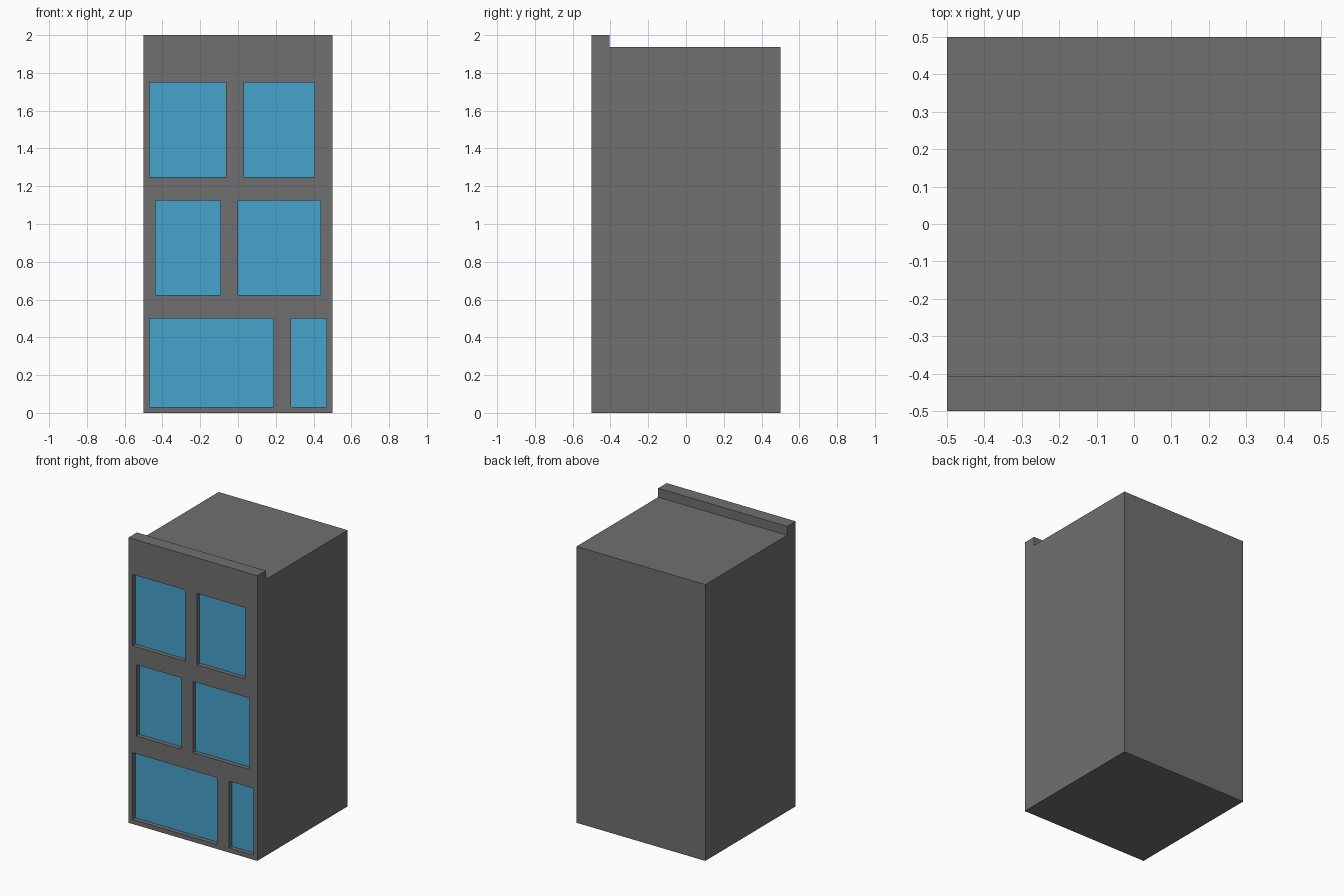
import bpy, bmesh
from mathutils import Vector

if "Cube" in bpy.data.objects:
    bpy.data.objects.remove(bpy.data.objects["Cube"])

FRONT, DEPTH = -0.5, 0.03125
# Window rows: (bottom, top, [(left, right), ...])
ROWS = [
    (0.03125, 0.5, [(-0.46875, 0.1875), (0.28125, 0.46875)]),
    (0.625, 1.125, [(-0.4375, -0.09375), (0.0, 0.4375)]),
    (1.25, 1.75, [(-0.46875, -0.0625), (0.03125, 0.40625)]),
]


def material(name, rgb):
    m = bpy.data.materials.new(name)
    m.diffuse_color = (*rgb, 1)
    m.use_nodes = True
    m.node_tree.nodes["Principled BSDF"].inputs["Base Color"].default_value = m.diffuse_color
    return m


def make_object(name, bm):
    bmesh.ops.recalc_face_normals(bm, faces=bm.faces)
    me = bpy.data.meshes.new(name)
    bm.to_mesh(me)
    bm.free()
    ob = bpy.data.objects.new(name, me)
    bpy.context.collection.objects.link(ob)
    return ob


# Building block: side profile with front parapet, extruded along x
bm = bmesh.new()
profile = [(-0.5, 0), (0.5, 0), (0.5, 1.9375), (-0.40625, 1.9375), (-0.40625, 2), (-0.5, 2)]
side = bm.faces.new([bm.verts.new((-0.5, y, z)) for y, z in profile])
ext = bmesh.ops.extrude_face_region(bm, geom=[side], use_keep_orig=True)
bmesh.ops.translate(bm, vec=(1, 0, 0),
                    verts=[v for v in ext["geom"] if isinstance(v, bmesh.types.BMVert)])
building = make_object("building", bm)
building.data.materials.append(material("wall grey", (0.162, 0.162, 0.162)))
building.data.materials.append(material("window blue", (0.061, 0.366, 0.604)))

# Window cutters
bm = bmesh.new()
for z0, z1, spans in ROWS:
    for x0, x1 in spans:
        box = bmesh.ops.create_cube(bm, size=1)["verts"]
        bmesh.ops.scale(bm, vec=(x1 - x0, 2 * DEPTH, z1 - z0), verts=box)
        bmesh.ops.translate(bm, vec=((x0 + x1) / 2, FRONT, (z0 + z1) / 2), verts=box)
cutter = make_object("window_cutter", bm)
cutter.hide_render = True

# Recess the windows
mod = building.modifiers.new("window_recesses", "BOOLEAN")
mod.operation, mod.solver, mod.object = "DIFFERENCE", "EXACT", cutter
bpy.context.view_layer.objects.active = building
bpy.ops.object.modifier_apply(modifier=mod.name)
bpy.data.objects.remove(cutter)

# Glass: forward-facing faces set back from the facade
for f in building.data.polygons:
    glass = f.normal.y < -0.9 and f.center.y > FRONT + DEPTH / 2
    f.material_index = 1 if glass else 0
